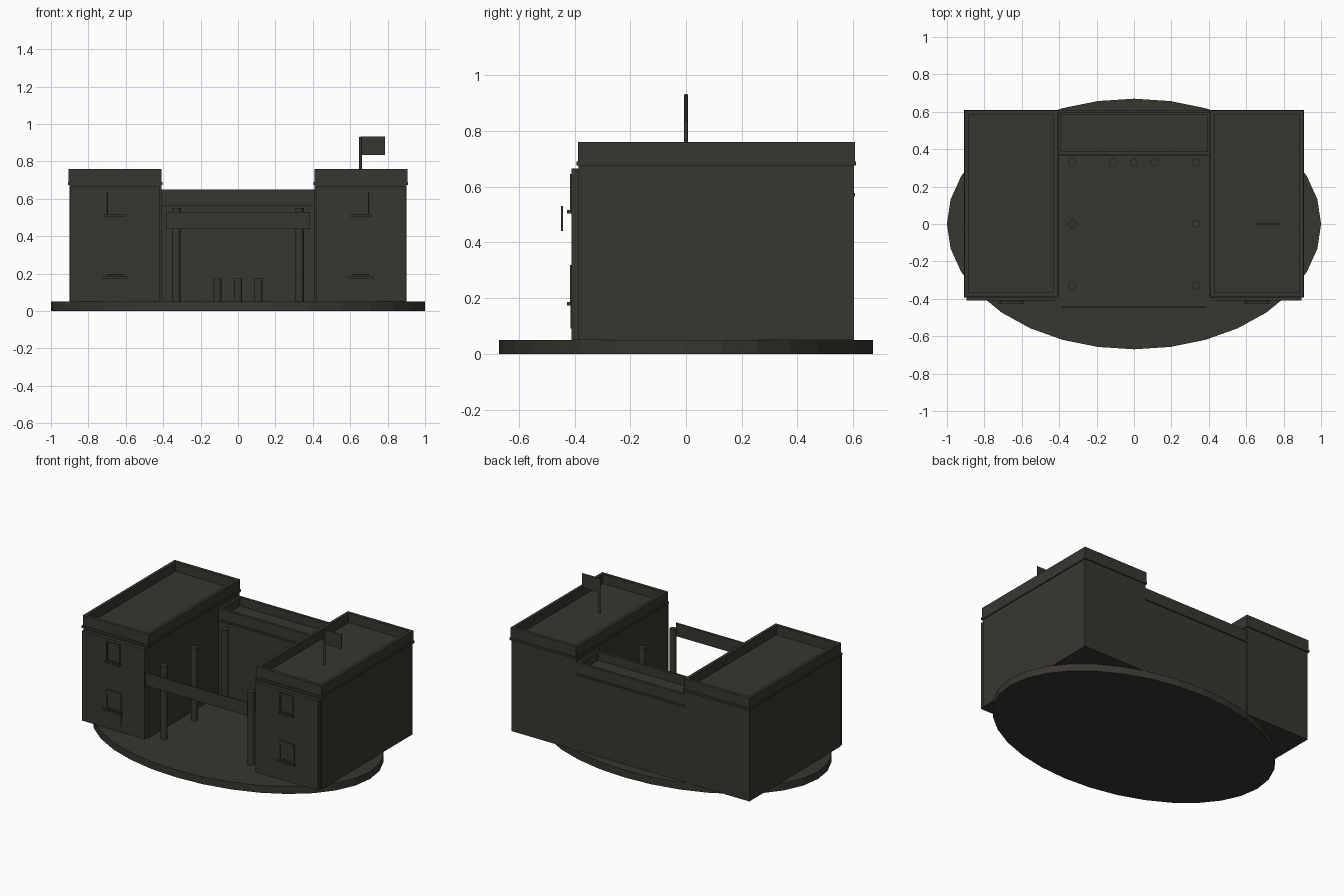
import bpy, bmesh, math

if "Cube" in bpy.data.objects:
    bpy.data.objects.remove(bpy.data.objects["Cube"])

mat = bpy.data.materials.new("dark olive grey")
mat.diffuse_color = (0.040, 0.037, 0.028, 1)
mat.use_nodes = True
mat.node_tree.nodes["Principled BSDF"].inputs["Base Color"].default_value = mat.diffuse_color


def finish(name, bm):
    bmesh.ops.recalc_face_normals(bm, faces=bm.faces)
    me = bpy.data.meshes.new(name)
    bm.to_mesh(me)
    bm.free()
    me.materials.append(mat)
    ob = bpy.data.objects.new(name, me)
    bpy.context.collection.objects.link(ob)
    return ob


def box(name, x0, x1, y0, y1, z0, z1):
    bm = bmesh.new()
    bmesh.ops.create_cube(bm, size=1)
    for v in bm.verts:
        v.co = (x1 if v.co.x > 0 else x0, y1 if v.co.y > 0 else y0, z1 if v.co.z > 0 else z0)
    return finish(name, bm)


def recessed(name, dims, axis, rim, depth):
    """Box whose face towards axis is inset by rim and sunk by depth."""
    ob = box(name, *dims)
    bm = bmesh.new()
    bm.from_mesh(ob.data)
    bm.normal_update()
    face = max(bm.faces, key=lambda f: sum(a * b for a, b in zip(f.normal, axis)))
    bmesh.ops.inset_region(bm, faces=[face], thickness=rim)
    bmesh.ops.inset_region(bm, faces=[face], thickness=0.0001, depth=-depth)
    bm.to_mesh(ob.data)
    bm.free()
    return ob


def cylinder(name, x, y, z0, z1, r, n, sy=1):
    bm = bmesh.new()
    bmesh.ops.create_cone(bm, cap_ends=True, segments=n, radius1=r, radius2=r, depth=z1 - z0)
    for v in bm.verts:
        v.co = (v.co.x + x, v.co.y * sy + y, v.co.z + (z0 + z1) / 2)
    ob = finish(name, bm)
    return ob


UP, FRONT = (0, 0, 1), (0, -1, 0)

# oval base
cylinder("oval_base", 0, 0, 0, 0.05, 1.0, 32, 0.67)

# two side wings with roof parapets and front facades
for s, side in ((-1, "left"), (1, "right")):
    def span(a, b):
        return (min(s * a, s * b), max(s * a, s * b))
    box(side + "_wing_body", *span(0.41, 0.902), -0.385, 0.602, 0.05, 0.675)
    box(side + "_wing_band", *span(0.405, 0.91), -0.392, 0.61, 0.675, 0.69)
    recessed(side + "_wing_parapet", (*span(0.408, 0.905), -0.387, 0.606, 0.685, 0.76), UP, 0.03, 0.065)
    box(side + "_front_facade", *span(0.42, 0.895), -0.41, -0.38, 0.05, 0.665)
    # upper window
    cx = s * 0.657
    recessed(side + "_upper_window", (cx - 0.052, cx + 0.052, -0.417, -0.40, 0.51, 0.645), FRONT, 0.014, 0.006)
    box(side + "_upper_sill", cx - 0.056, cx + 0.056, -0.427, -0.40, 0.503, 0.515)
    # lower window with lintel, sill and apron panel
    recessed(side + "_lower_window", (cx - 0.06, cx + 0.06, -0.416, -0.40, 0.18, 0.305), FRONT, 0.02, 0.005)
    box(side + "_lower_lintel", cx - 0.053, cx + 0.053, -0.417, -0.40, 0.303, 0.318)
    box(side + "_lower_sill", cx - 0.07, cx + 0.07, -0.427, -0.40, 0.173, 0.185)
    box(side + "_window_apron", cx - 0.06, cx + 0.06, -0.415, -0.40, 0.09, 0.175)
    # tall courtyard columns
    for i, y in enumerate((-0.33, 0, 0.33)):
        cylinder(f"{side}_column_{i}", s * 0.33, y, 0.05, 0.55, 0.022, 16)

# rear connecting block
box("rear_block", -0.41, 0.41, 0.375, 0.598, 0.05, 0.565)
box("rear_band", -0.41, 0.41, 0.366, 0.606, 0.565, 0.577)
recessed("rear_parapet", (-0.41, 0.41, 0.372, 0.60, 0.575, 0.65), UP, 0.025, 0.06)

# short posts by the rear wall
for i, x in enumerate((-0.11, 0, 0.11)):
    cylinder(f"short_post_{i}", x, 0.33, 0.05, 0.175, 0.022, 16)

# front sign board
box("entrance_board", -0.386, 0.386, -0.449, -0.441, 0.44, 0.53)

# flag on the right wing
cylinder("flag_pole", 0.655, 0, 0.68, 0.93, 0.007, 12)
box("flag", 0.655, 0.785, -0.003, 0.003, 0.835, 0.932)
